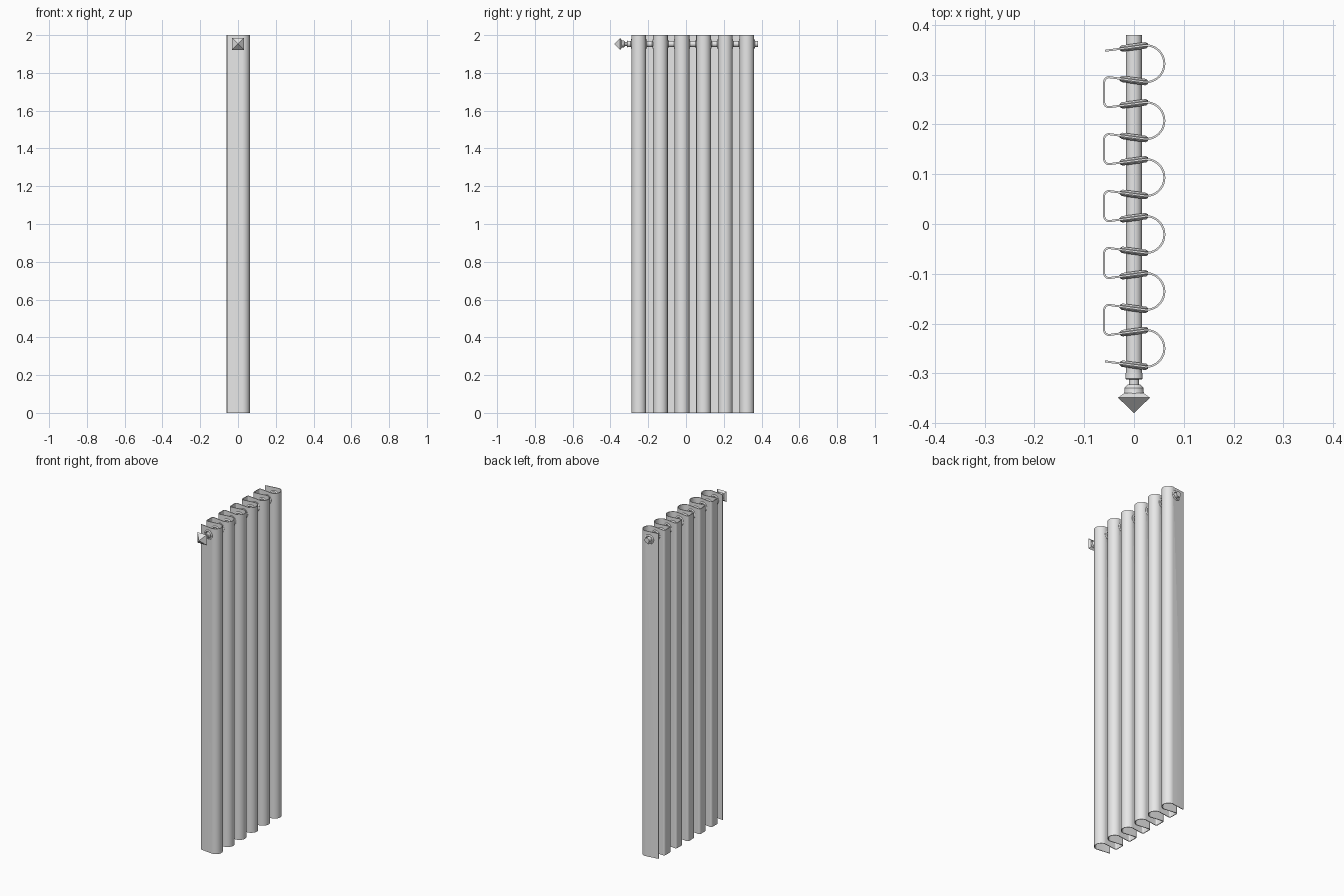
import bpy, bmesh, math
from mathutils import Matrix, Vector

if "Cube" in bpy.data.objects:
    bpy.data.objects.remove(bpy.data.objects["Cube"])

ROD_Z = 1.953          # height of the rod axis
FOLDS, FIRST, STEP = 6, -0.25, 0.1144   # pleats along the rod

grey = bpy.data.materials.new("plain_grey")
grey.use_nodes = True
grey.diffuse_color = (0.8, 0.8, 0.8, 1)
grey.node_tree.nodes["Principled BSDF"].inputs["Base Color"].default_value = (0.8, 0.8, 0.8, 1)


def finish(name, bm, smooth=True):
    """Turn a bmesh into a named object in the scene."""
    mesh = bpy.data.meshes.new(name)
    bm.to_mesh(mesh)
    bm.free()
    mesh.materials.append(grey)
    obj = bpy.data.objects.new(name, mesh)
    bpy.context.collection.objects.link(obj)
    if smooth:
        shade(obj)
    return obj


def activate(obj):
    bpy.ops.object.select_all(action='DESELECT')
    obj.select_set(True)
    bpy.context.view_layer.objects.active = obj


def shade(obj):
    activate(obj)
    bpy.ops.object.shade_smooth_by_angle(angle=math.radians(35))


def lathe(name, profile, closed=False, steps=32):
    """Spin (radius, y) points around the y axis; a closed profile makes a ring."""
    bm = bmesh.new()
    rings = []
    for r, y in profile:
        rings.append([bm.verts.new((r * math.cos(a), y, r * math.sin(a)))
                      for a in (2 * math.pi * i / steps for i in range(steps))])
    pairs = list(zip(rings, rings[1:]))
    if closed:
        pairs.append((rings[-1], rings[0]))
    for p, q in pairs:
        for i in range(steps):
            j = (i + 1) % steps
            bm.faces.new((p[i], p[j], q[j], q[i]))
    if not closed:
        bm.faces.new(rings[0])
        bm.faces.new(rings[-1])
    bmesh.ops.recalc_face_normals(bm, faces=bm.faces)
    obj = finish(name, bm)
    obj.location.z = ROD_Z
    return obj


def arc(cx, cy, r, start, end, n):
    return [(cx + r * math.cos(math.radians(start + (end - start) * i / n)),
             cy + r * math.sin(math.radians(start + (end - start) * i / n)))
            for i in range(n + 1)]


# Pleated path: round folds on one side, squared folds on the other
path = [(-0.058, FIRST - 0.026)]
for k in range(FOLDS):
    c = FIRST + STEP * k
    if k:
        path += arc(-0.05, c - 0.037, 0.01, 180, 90, 6)
    path += arc(0.024, c, 0.037, -90, 90, 20)
    if k < FOLDS - 1:
        path += arc(-0.05, c + 0.037, 0.01, 270, 180, 6)
path.append((-0.058, FIRST + STEP * (FOLDS - 1) + 0.026))

# Curtain cloth
bm = bmesh.new()
low = [bm.verts.new((x, y, 0)) for x, y in path]
high = [bm.verts.new((x, y, 2)) for x, y in path]
for i in range(len(path) - 1):
    bm.faces.new((low[i], low[i + 1], high[i + 1], high[i]))
curtain = finish("curtain", bm, smooth=False)
solid = curtain.modifiers.new("thickness", 'SOLIDIFY')
solid.thickness = 0.004
solid.offset = 0

# Holes in the cloth along the rod
cutter = lathe("hole_cutter", [(0.022, -0.45), (0.022, 0.45)])
cutter.hide_render = True
holes = curtain.modifiers.new("holes", 'BOOLEAN')
holes.operation = 'DIFFERENCE'
holes.solver = 'EXACT'
holes.object = cutter
activate(curtain)
bpy.ops.object.modifier_apply(modifier="thickness")
bpy.ops.object.modifier_apply(modifier="holes")
bpy.data.objects.remove(cutter)
shade(curtain)

# Rod
lathe("rod", [(0.016, -0.305), (0.016, 0.38)])

# Eyelets, tilted to lie flat against the cloth
half = [(0.019, 0.004), (0.021, 0.0065), (0.024, 0.0065), (0.027, 0.0045), (0.029, 0.003)]
ring = half + [(r, -y) for r, y in reversed(half)]
tilt = math.atan2(0.010, 0.074)
for k in range(FOLDS):
    for side in (-1, 1):
        eyelet = lathe(f"eyelet_{2 * k + (side > 0) + 1}", ring, closed=True)
        eyelet.location.y = FIRST + STEP * k + side * 0.0338
        eyelet.rotation_euler.z = side * tilt

# Finial: turned collar, neck and shoulder
lathe("finial_collar", [(0.0155, -0.312), (0.0175, -0.310), (0.0165, -0.298)])
lathe("finial_neck", [(0.010, -0.330), (0.010, -0.308)])
lathe("finial_shoulder", [(0.021, -0.342), (0.019, -0.335), (0.019, -0.329), (0.012, -0.322)])

# Finial: square pyramid head with a bevelled back
bm = bmesh.new()
tip = bm.verts.new((0, -0.38, 0))
corners = [(-1, -1), (1, -1), (1, 1), (-1, 1)]
rim = [bm.verts.new((0.032 * x, -0.349, 0.032 * z)) for x, z in corners]
back = [bm.verts.new((0.020 * x, -0.340, 0.020 * z)) for x, z in corners]
for i in range(4):
    j = (i + 1) % 4
    bm.faces.new((tip, rim[i], rim[j]))
    bm.faces.new((rim[i], back[i], back[j], rim[j]))
bm.faces.new(back)
bmesh.ops.recalc_face_normals(bm, faces=bm.faces)
finish("finial_head", bm, smooth=False).location.z = ROD_Z
